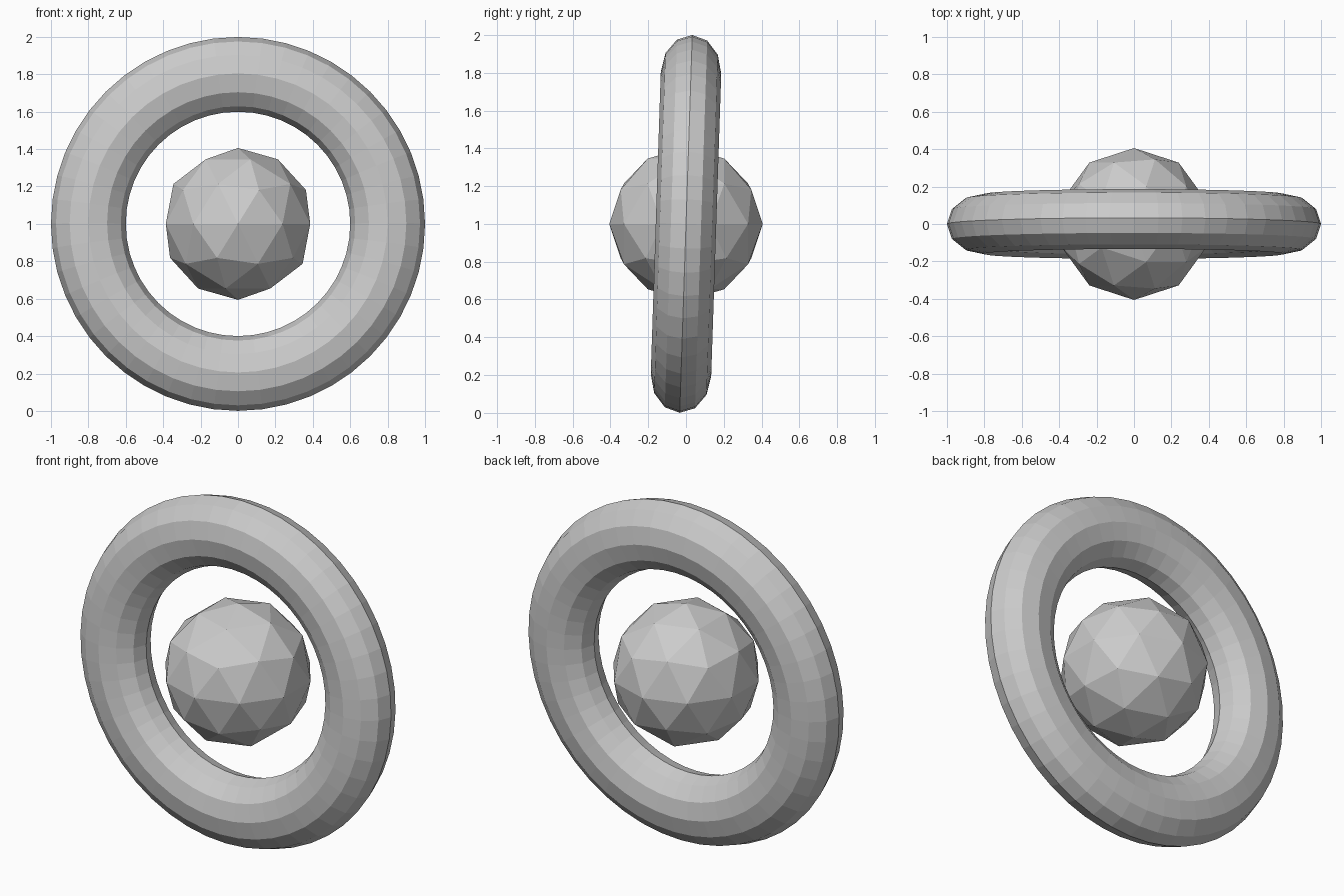
import bpy
import math

cube = bpy.data.objects.get("Cube")
if cube:
    bpy.data.objects.remove(cube, do_unlink=True)

CENTRE = (0, 0, 1)

# One plain grey for everything
grey = bpy.data.materials.new("plain grey")
grey.use_nodes = True
colour = (0.6, 0.6, 0.6, 1)
grey.diffuse_color = colour
grey.node_tree.nodes["Principled BSDF"].inputs["Base Color"].default_value = colour


def finish(name):
    """Name the new object, colour it and keep its facets flat."""
    obj = bpy.context.object
    obj.name = name
    obj.data.materials.append(grey)
    bpy.ops.object.shade_flat()
    return obj


# Upright ring, slightly flattened along its axis, its top leaning back
bpy.ops.mesh.primitive_torus_add(
    location=CENTRE, rotation=(math.radians(90 - 1.9), 0, 0),
    major_segments=48, minor_segments=12, major_radius=0.8, minor_radius=0.2)
ring = finish("outer_ring")
ring.scale.z = 0.8

# Faceted ball floating in the middle
bpy.ops.mesh.primitive_ico_sphere_add(subdivisions=2, radius=0.406, location=CENTRE)
finish("centre_ball")
